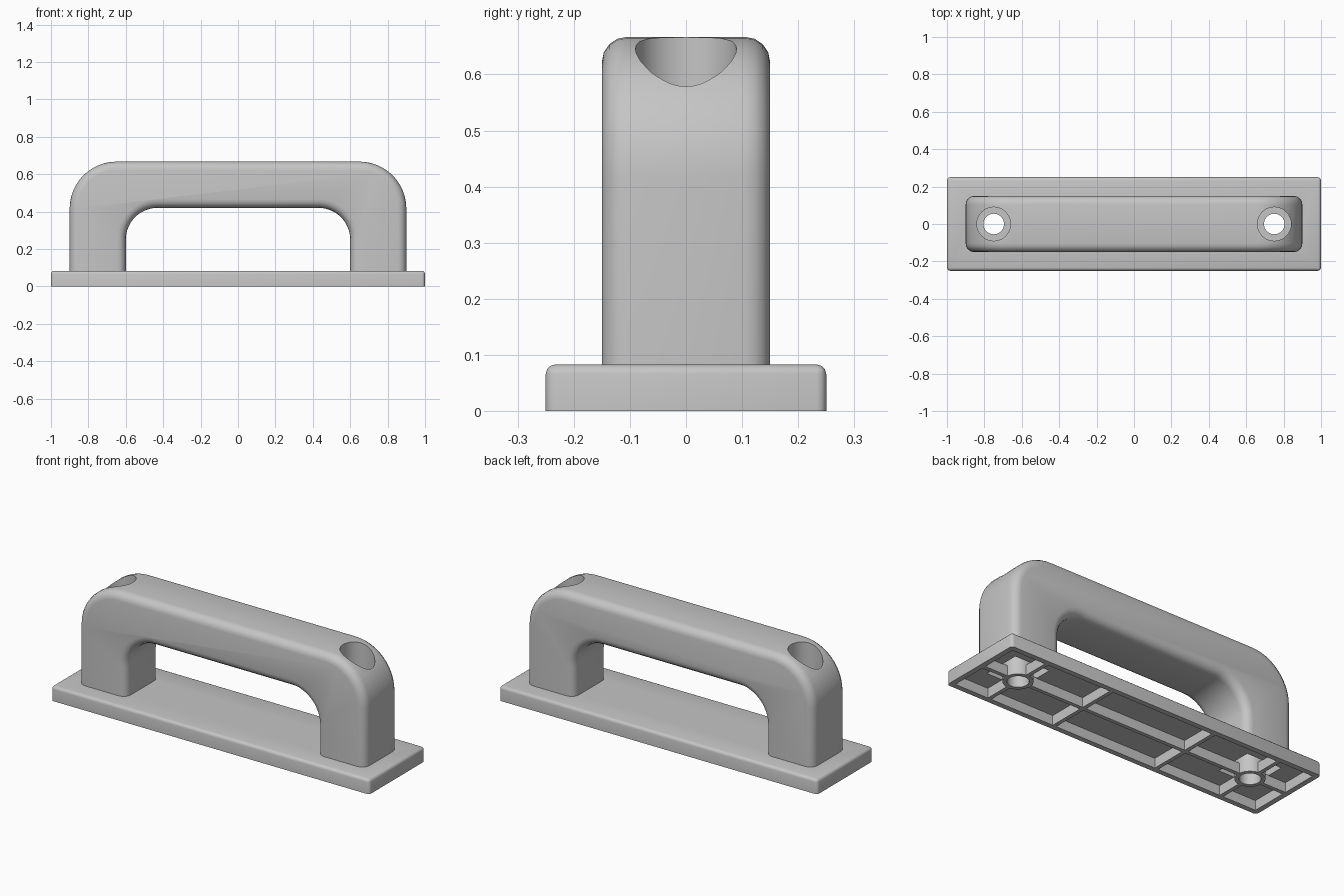
import bpy, bmesh, math
from math import pi, cos, sin, radians

cube = bpy.data.objects.get("Cube")
if cube:
    bpy.data.objects.remove(cube, do_unlink=True)

grey = bpy.data.materials.new("light_grey_plastic")
grey.use_nodes = True
grey.diffuse_color = (0.56, 0.56, 0.56, 1)
grey.node_tree.nodes["Principled BSDF"].inputs["Base Color"].default_value = grey.diffuse_color

HOLE_X, HOLE_R, BORE_R, BOSS_R = 0.75, 0.055, 0.09, 0.077
PLATE_TOP, CEILING, POCKET_TOP, BORE_FLOOR = 0.083, 0.055, 0.30, 0.35
SIDES = (-1, 1)


def finish(name, bm):
    bmesh.ops.recalc_face_normals(bm, faces=bm.faces[:])
    mesh = bpy.data.meshes.new(name)
    bm.to_mesh(mesh)
    bm.free()
    ob = bpy.data.objects.new(name, mesh)
    bpy.context.collection.objects.link(ob)
    mesh.materials.append(grey)
    return ob


def box(name, x0, x1, y0, y1, z0, z1):
    bm = bmesh.new()
    bmesh.ops.create_cube(bm, size=1)
    for v in bm.verts:
        v.co.x = x1 if v.co.x > 0 else x0
        v.co.y = y1 if v.co.y > 0 else y0
        v.co.z = z1 if v.co.z > 0 else z0
    return finish(name, bm)


def cylinder(name, x, r, z0, z1):
    bm = bmesh.new()
    bmesh.ops.create_cone(bm, cap_ends=True, segments=40, radius1=r, radius2=r, depth=z1 - z0)
    bmesh.ops.translate(bm, verts=bm.verts[:], vec=(x, 0, (z0 + z1) / 2))
    return finish(name, bm)


def activate(ob):
    bpy.ops.object.select_all(action='DESELECT')
    ob.select_set(True)
    bpy.context.view_layer.objects.active = ob


def cut(ob, cutter):
    mod = ob.modifiers.new("cut", 'BOOLEAN')
    mod.operation, mod.solver, mod.object = 'DIFFERENCE', 'EXACT', cutter
    activate(ob)
    bpy.ops.object.modifier_apply(modifier=mod.name)
    bpy.data.objects.remove(cutter, do_unlink=True)


def smooth(ob):
    activate(ob)
    bpy.ops.object.shade_smooth_by_angle(angle=radians(32))


def arch(half, bottom, top, r, steps=12):
    """Upright outline with two rounded top corners, from right foot to left foot."""
    right = [(half, bottom)]
    for i in range(steps + 1):
        a = pi / 2 * i / steps
        right.append((half - r + r * cos(a), top - r + r * sin(a)))
    return right + [(-x, z) for x, z in reversed(right)]


def leg_pocket(side):
    x = side * HOLE_X
    return box("pocket_cutter", x - 0.11, x + 0.11, -0.11, 0.11, 0.02, POCKET_TOP)


# Grip: arch profile, extruded in depth, with rounded long edges
bm = bmesh.new()
outline = arch(0.9, 0.06, 0.667, 0.25) + arch(0.6, 0.06, 0.42, 0.17)[::-1]
face = bm.faces.new([bm.verts.new((x, -0.15, z)) for x, z in outline])
grown = bmesh.ops.extrude_face_region(bm, geom=[face])["geom"]
bmesh.ops.translate(bm, verts=[g for g in grown if isinstance(g, bmesh.types.BMVert)], vec=(0, 0.3, 0))
bmesh.ops.recalc_face_normals(bm, faces=bm.faces[:])
rims = [e for e in bm.edges
        if abs(e.verts[0].co.y - e.verts[1].co.y) < 0.01
        and max(v.co.z for v in e.verts) > 0.07]
bmesh.ops.bevel(bm, geom=rims, offset=0.045, segments=4, profile=0.5, affect='EDGES')
grip = finish("handle_grip", bm)
for s in SIDES:
    cut(grip, leg_pocket(s))
    cut(grip, cylinder("bore_cutter", s * HOLE_X, BORE_R, BORE_FLOOR, 0.8))
    cut(grip, cylinder("hole_cutter", s * HOLE_X, HOLE_R, 0.2, 0.5))
smooth(grip)

# Base plate: softened top and corners, hollow underside
plate = box("base_plate", -1, 1, -0.25, 0.25, 0, PLATE_TOP)
bm = bmesh.new()
bm.from_mesh(plate.data)
edges = [e for e in bm.edges if max(v.co.z for v in e.verts) > 0.01]
bmesh.ops.bevel(bm, geom=edges, offset=0.017, segments=3, profile=0.5, affect='EDGES')
bm.to_mesh(plate.data)
bm.free()
cut(plate, box("hollow_cutter", -0.97, 0.97, -0.22, 0.22, -0.1, CEILING))
for s in SIDES:
    cut(plate, leg_pocket(s))
    cut(plate, cylinder("hole_cutter", s * HOLE_X, HOLE_R, -0.1, 0.2))
smooth(plate)

# Screw bosses running up inside the legs
for s, label in zip(SIDES, ("right", "left")):
    boss = cylinder(label + "_screw_boss", s * HOLE_X, BOSS_R, 0, POCKET_TOP)
    cut(boss, cylinder("hole_cutter", s * HOLE_X, HOLE_R, -0.1, 0.5))
    smooth(boss)

# Stiffening ribs under the plate, stopping at the bosses
T, RIB_TOP = 0.011, CEILING + 0.003
gap = BOSS_R - 0.008
box("long_rib", -HOLE_X + gap, HOLE_X - gap, -T, T, 0, RIB_TOP)
for s, label in zip(SIDES, ("right", "left")):
    a, b = sorted((s * (HOLE_X + gap), s * 0.975))
    box(label + "_end_rib", a, b, -T, T, 0, RIB_TOP)
    box(label + "_cross_rib", s * 0.33 - T, s * 0.33 + T, -0.225, 0.225, 0, RIB_TOP)
    for t, end in zip(SIDES, ("front", "back")):
        a, b = sorted((t * gap, t * 0.225))
        box(label + "_boss_rib_" + end, s * HOLE_X - T, s * HOLE_X + T, a, b, 0, RIB_TOP)
